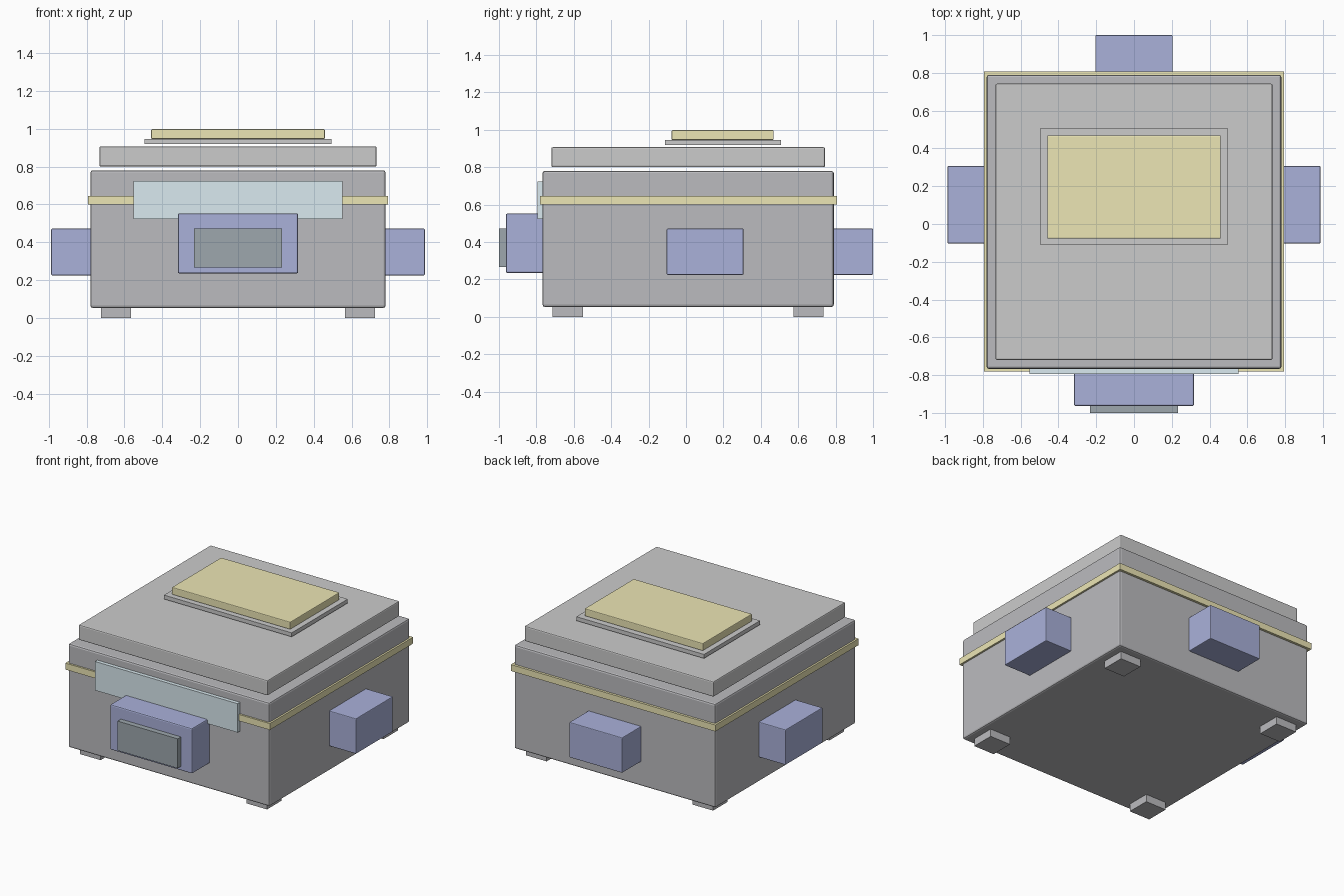
import bpy

if "Cube" in bpy.data.objects:
    bpy.data.objects.remove(bpy.data.objects["Cube"])

COLOURS = {
    "dark_grey": (0.50, 0.50, 0.52, 1),
    "light_grey": (0.66, 0.66, 0.68, 1),
    "blue": (0.40, 0.44, 0.70, 1),
    "yellow": (0.84, 0.79, 0.46, 1),
    "glass": (0.70, 0.82, 0.87, 1),
    "slate": (0.34, 0.39, 0.42, 1),
}
materials = {}
for key, rgba in COLOURS.items():
    materials[key] = bpy.data.materials.new(key)
    materials[key].diffuse_color = rgba


def box(name, x, y, z, colour, bevel=0.0):
    """Box spanning the given (min, max) ranges, with optional edge bevel."""
    spans = (x, y, z)
    bpy.ops.mesh.primitive_cube_add(size=1, location=[(a + b) / 2 for a, b in spans])
    ob = bpy.context.object
    ob.name = name
    ob.scale = [b - a for a, b in spans]
    bpy.ops.object.transform_apply(location=False, rotation=False, scale=True)
    ob.data.materials.append(materials[colour])
    if bevel:
        mod = ob.modifiers.new("edge_bevel", 'BEVEL')
        mod.width = bevel
        mod.segments = 2
    return ob


# Main case, floating lid and trim band
box("case", (-0.78, 0.78), (-0.767, 0.79), (0.053, 0.78), "dark_grey", 0.012)
box("lid", (-0.733, 0.733), (-0.72, 0.743), (0.80, 0.907), "light_grey", 0.008)
box("trim_band", (-0.793, 0.793), (-0.78, 0.807), (0.60, 0.645), "yellow")

# Raised top panel with its base plate
box("top_plate", (-0.495, 0.495), (-0.112, 0.508), (0.918, 0.946), "light_grey")
box("top_panel", (-0.459, 0.459), (-0.077, 0.469), (0.946, 0.998), "yellow", 0.005)

# Front window strip, front block and its inset face
box("front_window", (-0.553, 0.553), (-0.793, -0.763), (0.523, 0.725), "glass")
box("front_block", (-0.318, 0.318), (-0.963, -0.76), (0.235, 0.552), "blue", 0.008)
box("front_block_face", (-0.233, 0.233), (-1.0, -0.96), (0.266, 0.472), "slate")

# Side blocks and back block
for side, s in (("left", -1), ("right", 1)):
    box(side + "_block", sorted((s * 0.77, s * 0.987)), (-0.103, 0.307),
        (0.225, 0.472), "blue", 0.005)
box("back_block", (-0.205, 0.205), (0.78, 1.0), (0.225, 0.472), "blue", 0.005)

# Four corner feet
for side, s in (("left", -1), ("right", 1)):
    for end, y in (("front", (-0.714, -0.552)), ("back", (0.574, 0.736))):
        box(f"{end}_{side}_foot", sorted((s * 0.565, s * 0.725)), y,
            (0.0, 0.056), "dark_grey")

for m in bpy.data.materials:
    if m.users and not m.is_grease_pencil:
        m.use_nodes = True
        m.node_tree.nodes["Principled BSDF"].inputs["Base Color"].default_value = m.diffuse_color
